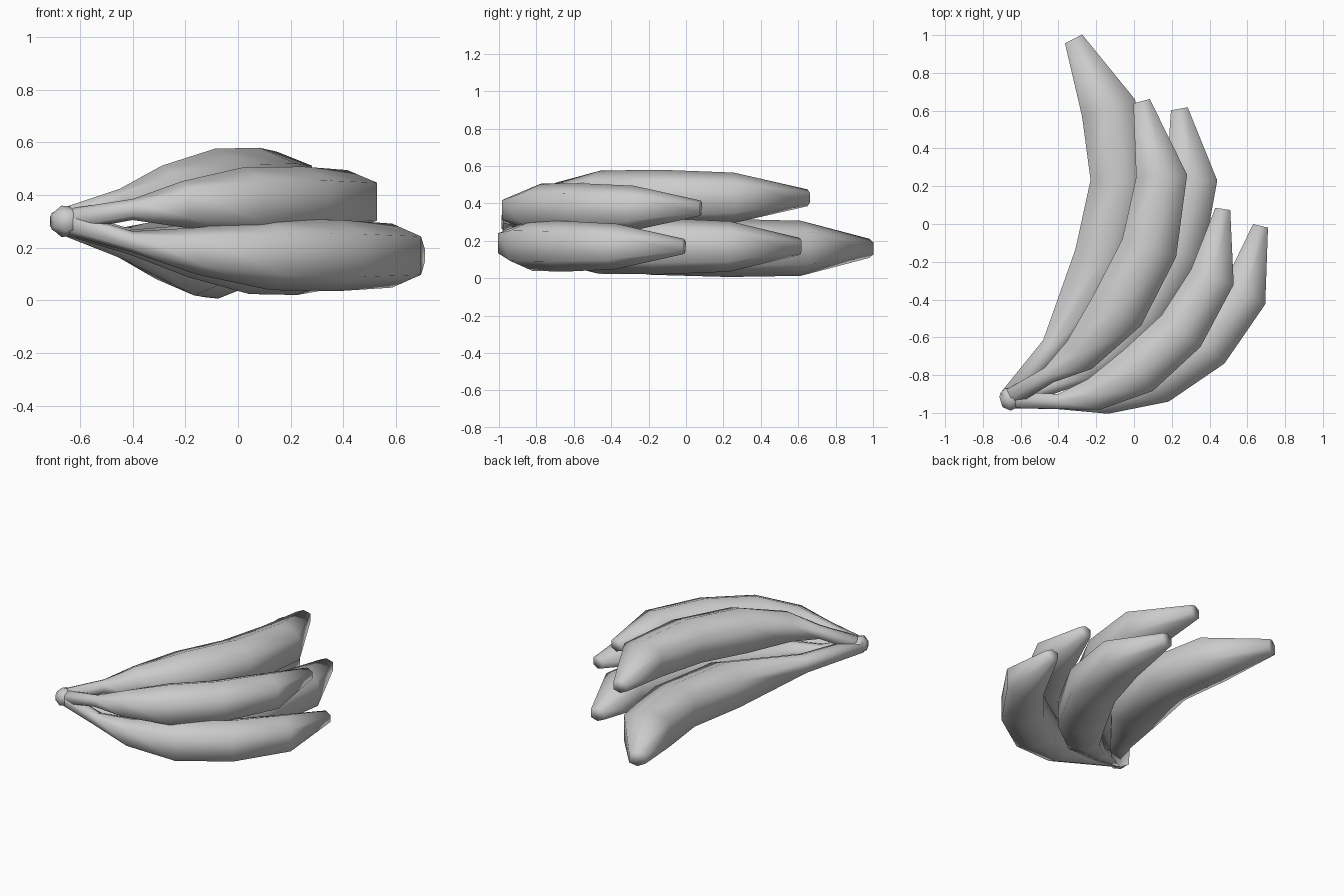
import bpy, bmesh
from mathutils import Vector

cube = bpy.data.objects.get("Cube")
if cube:
    bpy.data.objects.remove(cube, do_unlink=True)

grey = bpy.data.materials.new("plain_grey")
grey.use_nodes = True
grey.diffuse_color = (0.6, 0.6, 0.6, 1)
grey.node_tree.nodes["Principled BSDF"].inputs["Base Color"].default_value = grey.diffuse_color

# Six-sided section: ridge above and below, upright sides
SECTION = [(0, 1), (1, 0.6), (1, -0.6), (0, -1), (-1, -0.6), (-1, 0.6)]
HUB = Vector((-0.67, -0.93, 0.3))

# Relative thickness from neck to tip
LONG_SWELL = [0.4, 1, 1, 0.95, 0.33]
CURVED_SWELL = [0.3, 0.66, 1, 1, 0.9, 0.3]


def loft(name, centres, radii):
    """Skin the section along a path, keeping every ring upright."""
    bm = bmesh.new()
    last = len(centres) - 1
    rings = []
    for i, (centre, radius) in enumerate(zip(centres, radii)):
        ahead = (centres[min(i + 1, last)] - centre).xy.normalized()
        behind = (centre - centres[max(i - 1, 0)]).xy.normalized()
        along = (ahead + behind).normalized()
        side = Vector((along.y, -along.x, 0))
        up = Vector((0, 0, 1))
        rings.append([bm.verts.new(centre + (side * u + up * v) * radius)
                      for u, v in SECTION])
    for ring, following in zip(rings, rings[1:]):
        for k in range(len(SECTION)):
            bm.faces.new((ring[k - 1], ring[k], following[k], following[k - 1]))
    # End caps, shaded smooth with the sides
    for ring in (rings[0], rings[-1]):
        bm.faces.new(ring)
    for face in bm.faces:
        face.smooth = True
    bmesh.ops.recalc_face_normals(bm, faces=bm.faces)
    mesh = bpy.data.meshes.new(name)
    bm.to_mesh(mesh)
    bm.free()
    mesh.materials.append(grey)
    bpy.context.collection.objects.link(bpy.data.objects.new(name, mesh))


def banana(name, level, girth, swell, neck, bend, swing, tip):
    """Fruit following a cubic curve from neck to tip, with a stem to the hub."""
    a, b, c, d = (Vector((x, y, level)) for x, y in (neck, bend, swing, tip))
    path = []
    for i in range(len(swell)):
        t = i / (len(swell) - 1)
        s = 1 - t
        point = a * s**3 + b * 3 * s * s * t + c * 3 * s * t * t + d * t**3
        # The neck leans towards the hub's height, then levels out quickly
        point.z += (HUB.z - level) * 0.4 * s**5
        path.append(point)
    loft(name, [HUB] + path, [girth * r for r in [0.33] + swell])


# Back fruit, long and gently curved
banana("lower_back_banana", 0.16, 0.155, LONG_SWELL,
       neck=(-0.43, -0.65), bend=(0.05, 0), swing=(0, 0.5), tip=(-0.32, 0.98))

# Middle pair
banana("upper_middle_banana", 0.43, 0.15, CURVED_SWELL,
       neck=(-0.45, -0.8), bend=(-0.25, -0.75), swing=(0.4, 0), tip=(0.04, 0.65))
banana("lower_middle_banana", 0.17, 0.15, CURVED_SWELL,
       neck=(-0.42, -0.85), bend=(-0.06, -0.75), swing=(0.5, 0), tip=(0.24, 0.61))

# Front pair
banana("upper_front_banana", 0.375, 0.133, CURVED_SWELL,
       neck=(-0.4, -0.94), bend=(-0.15, -0.95), swing=(0.5, -0.58), tip=(0.47, 0.08))
banana("lower_front_banana", 0.17, 0.135, CURVED_SWELL,
       neck=(-0.4, -0.94), bend=(-0.05, -0.96), swing=(0.65, -0.7), tip=(0.67, -0.01))

# Crown joining the stems
reach = Vector((0.07, 0.02, 0))
loft("crown", [HUB - reach / 2, HUB, HUB + reach], [0.03, 0.06, 0.05])
